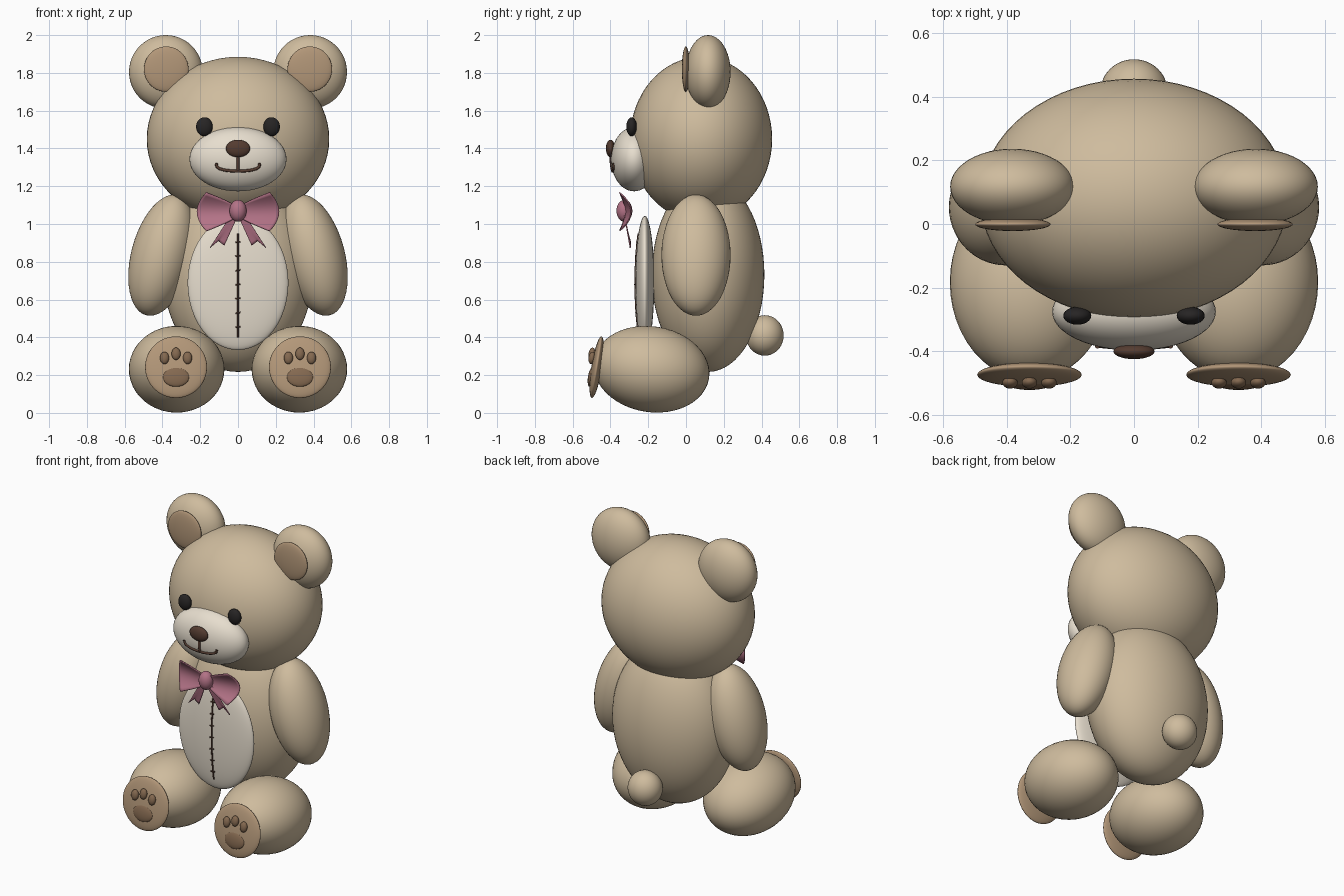
import bpy, bmesh
from math import radians, sqrt, sin, cos, pi

if "Cube" in bpy.data.objects:
    bpy.data.objects.remove(bpy.data.objects["Cube"])


def material(name, rgb):
    m = bpy.data.materials.new(name)
    m.diffuse_color = (*rgb, 1)
    m.use_nodes = True
    m.node_tree.nodes["Principled BSDF"].inputs["Base Color"].default_value = m.diffuse_color
    return m


FUR = material("fur", (0.62, 0.50, 0.34))
CREAM = material("cream", (0.80, 0.73, 0.62))
PAD = material("pad", (0.45, 0.31, 0.19))
TOE = material("toe", (0.23, 0.14, 0.08))
DARK = material("dark", (0.02, 0.018, 0.018))
BROWN = material("brown", (0.09, 0.045, 0.03))
PINK = material("pink", (0.45, 0.17, 0.24))


def ball(name, loc, radii, mat, rot=(0, 0, 0), seg=48):
    bpy.ops.mesh.primitive_uv_sphere_add(segments=seg, ring_count=seg // 2, radius=1,
                                         location=loc, rotation=[radians(a) for a in rot])
    ob = bpy.context.object
    ob.name = name
    ob.scale = radii
    ob.data.materials.append(mat)
    bpy.ops.object.shade_smooth()
    return ob


def tube(name, pts, r, mat):
    cu = bpy.data.curves.new(name, 'CURVE')
    cu.dimensions = '3D'
    cu.bevel_depth = r
    cu.bevel_resolution = 2
    cu.use_fill_caps = True
    sp = cu.splines.new('POLY')
    sp.points.add(len(pts) - 1)
    for p, co in zip(sp.points, pts):
        p.co = (*co, 1)
    cu.materials.append(mat)
    ob = bpy.data.objects.new(name, cu)
    bpy.context.collection.objects.link(ob)


def sheet(name, fn, nu, nv, mat, thick=0.006):
    """Thin cloth surface from a function of u in 0..1 and v in -1..1."""
    bm = bmesh.new()
    g = [[bm.verts.new(fn(i / nu, 2 * j / nv - 1)) for j in range(nv + 1)] for i in range(nu + 1)]
    for i in range(nu):
        for j in range(nv):
            f = bm.faces.new((g[i][j], g[i + 1][j], g[i + 1][j + 1], g[i][j + 1]))
            f.smooth = True
    me = bpy.data.meshes.new(name)
    bm.to_mesh(me)
    bm.free()
    me.materials.append(mat)
    ob = bpy.data.objects.new(name, me)
    bpy.context.collection.objects.link(ob)
    mod = ob.modifiers.new("thickness", 'SOLIDIFY')
    mod.thickness = thick
    mod.offset = 0


def front_y(x, z, c, r):
    """Front surface of an ellipsoid at x, z."""
    return c[1] - r[1] * sqrt(max(0, 1 - (x / r[0]) ** 2 - ((z - c[2]) / r[2]) ** 2))


# Torso, head and tail
ball("body", (0, 0.117, 0.732), (0.395, 0.298, 0.515), FUR, seg=64)
ball("head", (0, 0.08, 1.45), (0.483, 0.376, 0.435), FUR, seg=64)
ball("tail", (0, 0.417, 0.41), (0.105, 0.1, 0.107), FUR)
BC, BR = (0, -0.218, 0.688), (0.267, 0.05, 0.355)
ball("belly_patch", BC, BR, CREAM)

# Face
MC, MR = (0, -0.275, 1.343), (0.257, 0.122, 0.17)
ball("muzzle", MC, MR, CREAM)
ball("nose", (0, -0.4, 1.4), (0.064, 0.024, 0.046), BROWN)
tube("mouth_line", [(0, front_y(0, z, MC, MR), z) for z in (1.37, 1.34, 1.31, 1.28)], 0.008, BROWN)
smile = []
for i in range(17):
    a = pi * i / 16
    x = -0.115 * cos(a)
    z = 1.322 - 0.042 * sin(a) ** 0.6
    smile.append((x, front_y(x, z, MC, MR), z))
tube("smile", smile, 0.008, BROWN)

# Paired parts
for s, side in ((-1, "left"), (1, "right")):
    ball(f"{side}_ear", (s * 0.382, 0.117, 1.805), (0.195, 0.119, 0.195), FUR)
    ball(f"{side}_inner_ear", (s * 0.38, -0.001, 1.82), (0.118, 0.021, 0.12), PAD)
    ball(f"{side}_eye", (s * 0.178, -0.288, 1.515), (0.044, 0.028, 0.05), DARK, seg=24)
    ball(f"{side}_arm", (s * 0.402, 0.053, 0.835), (0.163, 0.183, 0.329), FUR, (0, -s * 15, 0))
    ball(f"{side}_leg", (s * 0.325, -0.183, 0.231), (0.253, 0.309, 0.227), FUR, (-9, 0, 0))
    ball(f"{side}_foot_pad", (s * 0.328, -0.473, 0.242), (0.164, 0.028, 0.165), PAD, (-9, 0, 0))
    ball(f"{side}_sole", (s * 0.328, -0.503, 0.19), (0.07, 0.016, 0.052), TOE, (-9, 0, 0), 24)
    for k in (-1, 0, 1):
        ball(f"{side}_toe", (s * 0.328 + k * 0.061, -0.498, 0.313 - 0.022 * abs(k)),
             (0.024, 0.018, 0.033), TOE, (-9, 0, 0), 24)

    # Bow loop, cupped forward at its upper and lower edges
    sheet(f"{side}_bow_loop", lambda u, v: (
        s * u * (0.168 + 0.05 * (1 - v * v)),
        -0.322 + u * (0.032 * (1 - v * v) - 0.03 * v * v),
        1.065 + v * (0.022 + 0.08 * u ** 0.8)), 14, 14, PINK)
    # Bow tail with a notched end
    sheet(f"{side}_bow_tail", lambda u, v: (
        s * (0.02 + 0.09 * u + v * (0.02 + 0.018 * u) - 0.004 * u * (1 - abs(v))),
        -0.325 + 0.03 * u,
        1.045 - 0.165 * u - 0.006 * v * u + 0.032 * u ** 3 * (1 - abs(v))), 10, 8, PINK)

# Bow knot
ball("bow_knot", (0, -0.326, 1.07), (0.045, 0.042, 0.058), PINK, seg=32)

# Belly seam and cross stitches
tube("seam", [(0, front_y(0, z, BC, BR), z) for z in [0.4 + 0.055 * i for i in range(11)]], 0.005, BROWN)
for i in range(7):
    z = 0.455 + 0.075 * i
    y = front_y(0, z, BC, BR) - 0.002
    tube("stitch", [(-0.014, y, z - 0.002), (0.014, y, z + 0.002)], 0.004, BROWN)
